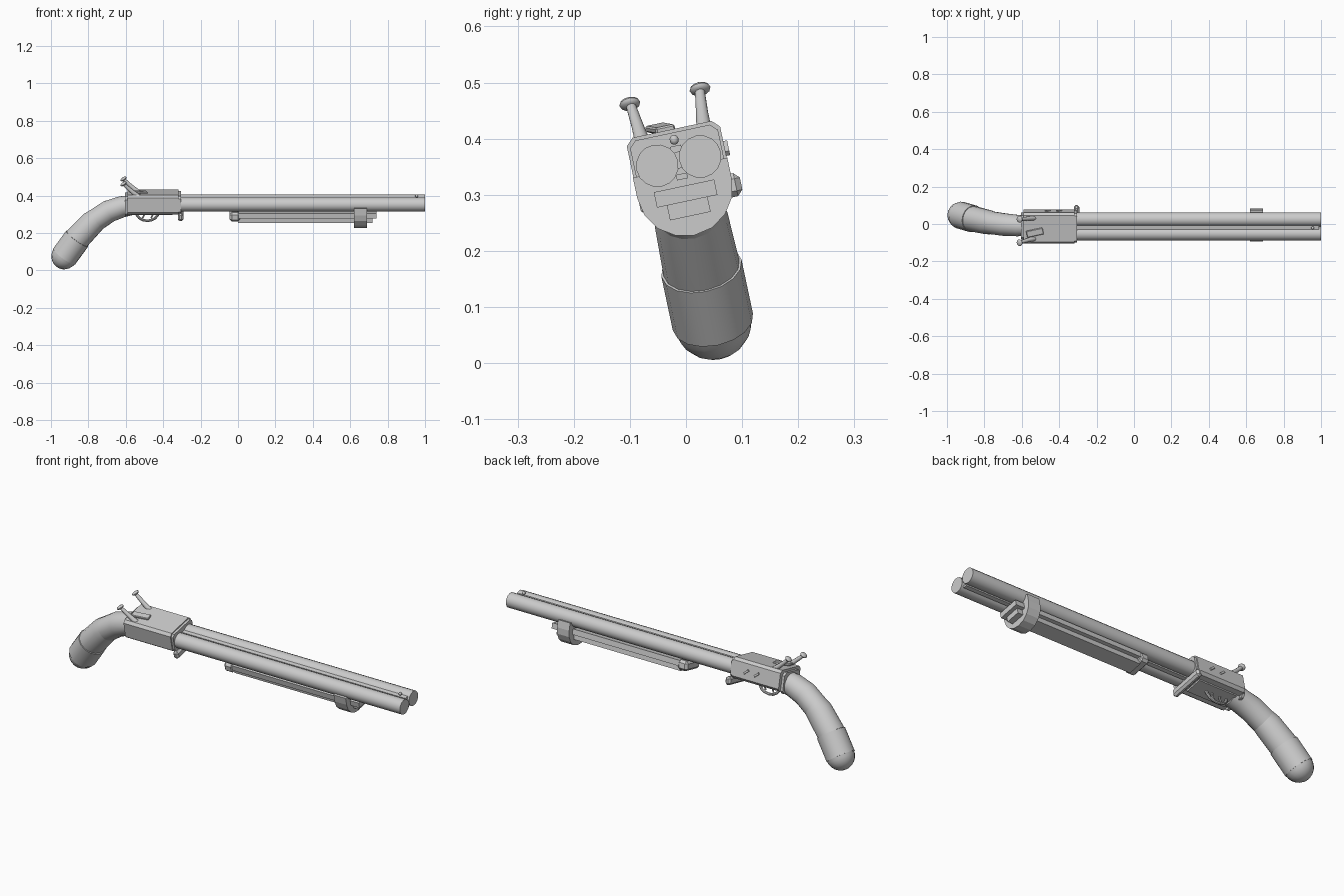
import bpy, bmesh, math
from mathutils import Matrix, Vector

if "Cube" in bpy.data.objects:
    bpy.data.objects.remove(bpy.data.objects["Cube"])

grey = bpy.data.materials.new("plain grey")
grey.use_nodes = True
grey.diffuse_color = (0.6, 0.6, 0.6, 1)
grey.node_tree.nodes["Principled BSDF"].inputs["Base Color"].default_value = (0.6, 0.6, 0.6, 1)

# Everything is built upright around the barrel line, then rolled to one side
ROLL = Matrix.Translation((0, -0.013, 0.36)) @ Matrix.Rotation(math.radians(12), 4, 'X')


def finish(name, bm, smooth=False):
    bmesh.ops.recalc_face_normals(bm, faces=bm.faces)
    bm.transform(ROLL)
    mesh = bpy.data.meshes.new(name)
    bm.to_mesh(mesh)
    bm.free()
    mesh.materials.append(grey)
    ob = bpy.data.objects.new(name, mesh)
    bpy.context.collection.objects.link(ob)
    if smooth:
        bpy.ops.object.select_all(action='DESELECT')
        ob.select_set(True)
        bpy.context.view_layer.objects.active = ob
        bpy.ops.object.shade_smooth_by_angle(angle=math.radians(40))
    return ob


def box(name, centre, size, bevel=0, turn=None):
    bm = bmesh.new()
    bmesh.ops.create_cube(bm, size=1, matrix=Matrix.Diagonal((*size, 1)))
    if bevel:
        bmesh.ops.bevel(bm, geom=bm.edges[:], offset=bevel, segments=1, affect='EDGES')
    if turn:
        bm.transform(turn)
    bm.transform(Matrix.Translation(centre))
    return finish(name, bm)


def tube(name, points, radii, sides=16):
    """Rings of the given radii threaded along a path, capped at both ends."""
    pts = [Vector(p) for p in points]
    bm = bmesh.new()
    rings = []
    for i, (p, r) in enumerate(zip(pts, radii)):
        along = (pts[min(i + 1, len(pts) - 1)] - pts[max(i - 1, 0)]).normalized()
        side = along.cross(Vector((0, 0, 1)) if abs(along.y) > 0.9 else Vector((0, 1, 0))).normalized()
        other = along.cross(side)
        angles = [math.tau * k / sides for k in range(sides)]
        rings.append([bm.verts.new(p + r * (side * math.cos(a) + other * math.sin(a))) for a in angles])
    for a, b in zip(rings, rings[1:]):
        for k in range(sides):
            n = (k + 1) % sides
            bm.faces.new((a[k], a[n], b[n], b[k]))
    bm.faces.new(rings[0])
    bm.faces.new(rings[-1])
    return finish(name, bm, True)


def prism(name, outline, x0, x1):
    """Sideways outline extruded along the length."""
    bm = bmesh.new()
    face = bm.faces.new([bm.verts.new((x0, u, v)) for u, v in outline])
    grown = bmesh.ops.extrude_face_region(bm, geom=[face])["geom"]
    bmesh.ops.translate(bm, vec=(x1 - x0, 0, 0), verts=[g for g in grown if isinstance(g, bmesh.types.BMVert)])
    return finish(name, bm)


def ball(name, centre, scale, turn=Matrix()):
    bm = bmesh.new()
    bmesh.ops.create_uvsphere(bm, u_segments=12, v_segments=8, radius=1)
    bm.transform(Matrix.Translation(centre) @ turn @ Matrix.Diagonal((*scale, 1)))
    return finish(name, bm, True)


# Barrels with ribs and bead sight
for s, side in ((-1, "right"), (1, "left")):
    tube(side + "_barrel", [(-0.33, s * 0.039, 0), (1.0, s * 0.039, 0)], [0.038, 0.038])
box("top_rib", (0.34, 0, 0.022), (1.3, 0.02, 0.012))
box("bottom_rib", (0.34, 0, -0.028), (1.3, 0.02, 0.01))
ball("bead_sight", (0.955, 0, 0.039), (0.008, 0.008, 0.009))


# Receiver with chamfered long edges, front collar and rear plate
def chamfered(w, low, high, cut):
    return [(-w, low + cut), (-w, high - cut), (-w + cut, high), (w - cut, high),
            (w, high - cut), (w, low + cut), (w - cut, low), (-w + cut, low)]


prism("receiver", chamfered(0.085, -0.047, 0.058, 0.013), -0.59, -0.318)
prism("front_collar", chamfered(0.08, -0.043, 0.052, 0.012), -0.318, -0.306)
prism("rear_plate", chamfered(0.066, -0.06, 0.046, 0.015), -0.603, -0.588)
box("belly_plate", (-0.46, 0, -0.049), (0.22, 0.09, 0.012))
for x in (-0.46, -0.40):
    box("side_pin", (x, 0.087, 0.005), (0.03, 0.01, 0.01), turn=Matrix.Rotation(0.7, 4, 'Y'))
box("hinge_bar", (-0.307, 0.008, -0.062), (0.03, 0.185, 0.042), 0.01)

# Top lever and hammers
box("top_lever", (-0.53, -0.02, 0.064), (0.09, 0.036, 0.012), 0.003,
    Matrix.Rotation(0.2, 4, 'Z') @ Matrix.Rotation(0.08, 4, 'Y'))
for s, side in ((-1, "right"), (1, "left")):
    tube(side + "_hammer", [(-0.53, s * 0.056, 0.045), (-0.57, s * 0.059, 0.078), (-0.61, s * 0.063, 0.115)],
         [0.014, 0.011, 0.009], 10)
    ball(side + "_hammer_spur", (-0.612, s * 0.064, 0.118), (0.018, 0.019, 0.009), Matrix.Rotation(-0.6, 4, 'Y'))

# Trigger guard and two triggers
arc = [math.pi * k / 8 for k in range(9)]
tube("trigger_guard", [(-0.485 + 0.06 * math.cos(a), 0, -0.047 - 0.05 * math.sin(a)) for a in arc], [0.007] * 9, 8)
for x in (-0.51, -0.465):
    tube("trigger", [(x, 0, -0.045), (x + 0.008, 0, -0.065), (x, 0, -0.083)], [0.006, 0.005, 0.004], 8)

# Fore-end rails, rear block and half-round clamp
box("upper_rail", (0.37, 0, -0.059), (0.74, 0.11, 0.028))
box("lower_rail", (0.36, 0, -0.086), (0.72, 0.074, 0.028))
box("rail_block", (-0.017, 0, -0.066), (0.056, 0.12, 0.05), 0.012)
half = [math.pi * k / 8 for k in range(9)]
prism("clamp", [(0.086, -0.012)] + [(0.086 * math.cos(a), -0.05 - 0.085 * math.sin(a)) for a in half]
      + [(-0.086, -0.012)], 0.62, 0.69)

# Curved grip: neck, joint ring, lower section, sleeve and rounded end
tube("grip_neck", [(-0.57, 0, -0.012), (-0.62, 0, -0.02), (-0.69, 0, -0.045), (-0.79, 0, -0.113)],
     [0.054, 0.058, 0.061, 0.062])
tube("grip_lower", [(-0.74, 0, -0.075), (-0.78, 0, -0.108), (-0.865, 0, -0.2)], [0.058, 0.066, 0.069])
tube("grip_sleeve", [(-0.86, 0, -0.195), (-0.93, 0, -0.293)], [0.073, 0.073])
base, down = Vector((-0.926, 0, -0.288)), Vector((-0.58, 0, -0.815))
steps = [math.pi / 2 * k / 6 for k in range(6)] + [1.53]
tube("grip_end", [base + down * 0.074 * math.sin(a) for a in steps], [0.071 * math.cos(a) for a in steps])
